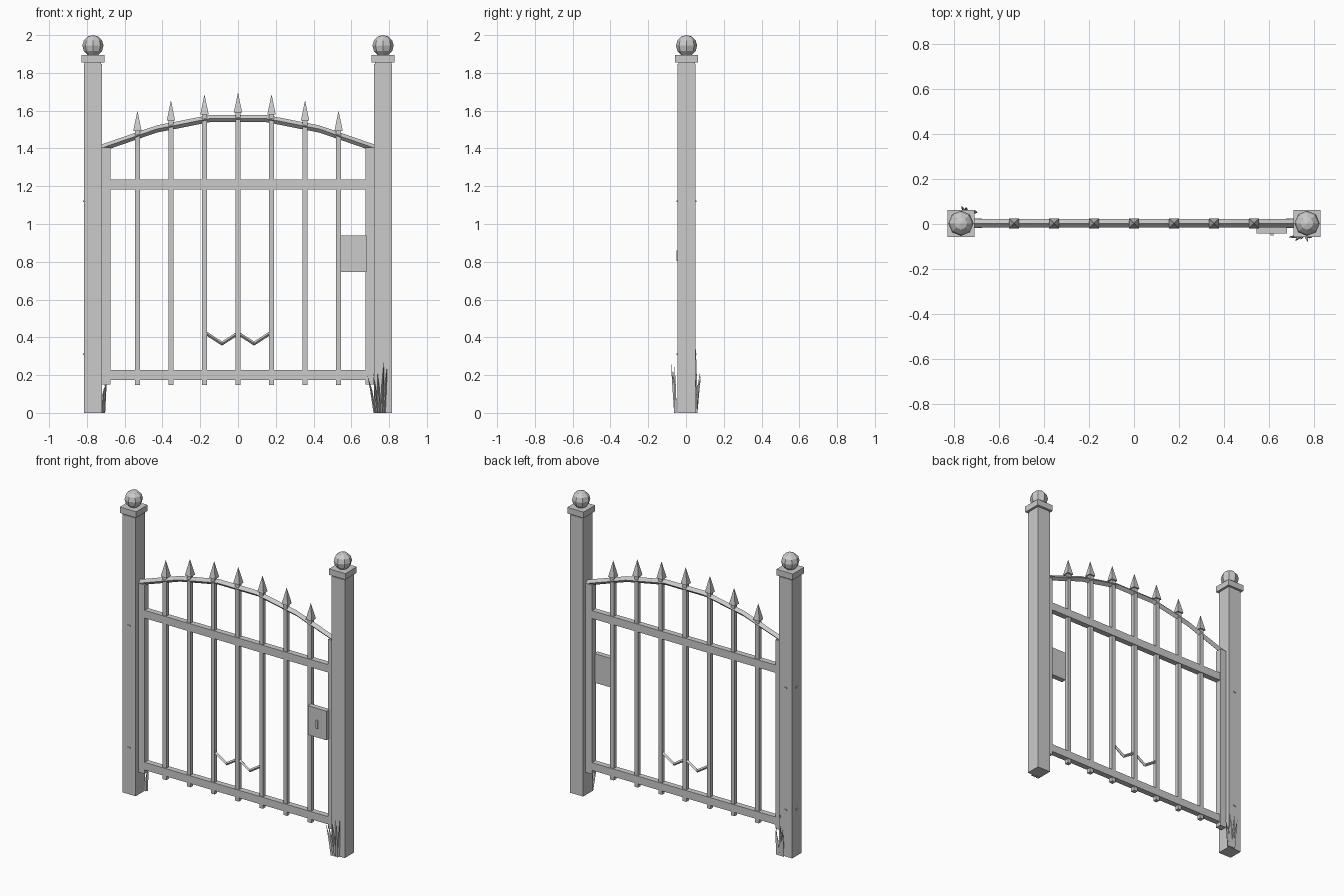
import bpy, bmesh, math, random
from mathutils import Vector

if "Cube" in bpy.data.objects:
    bpy.data.objects.remove(bpy.data.objects["Cube"])

random.seed(4)
metal = bpy.data.materials.new("plain_grey")
metal.diffuse_color = (0.6, 0.6, 0.6, 1)
metal.use_nodes = True
metal.node_tree.nodes["Principled BSDF"].inputs["Base Color"].default_value = metal.diffuse_color
CY = 0.003          # depth centre of gate and posts
POST_X = 0.768


def finish(name, bm):
    bmesh.ops.recalc_face_normals(bm, faces=bm.faces)
    me = bpy.data.meshes.new(name)
    bm.to_mesh(me)
    bm.free()
    me.materials.append(metal)
    ob = bpy.data.objects.new(name, me)
    bpy.context.collection.objects.link(ob)
    return ob


def box(name, x0, x1, y0, y1, z0, z1):
    bm = bmesh.new()
    bmesh.ops.create_cube(bm, size=1)
    for v in bm.verts:
        v.co = Vector(((x0 + x1) / 2 + v.co.x * (x1 - x0),
                       (y0 + y1) / 2 + v.co.y * (y1 - y0),
                       (z0 + z1) / 2 + v.co.z * (z1 - z0)))
    return finish(name, bm)


def diamond_rod(name, pts, r):
    """Diamond-section rod following (x, z) points."""
    bm = bmesh.new()
    rings = []
    for x, z in pts:
        offsets = ((0, r), (r, 0), (0, -r), (-r, 0))
        rings.append([bm.verts.new((x, CY + dy, z + dz)) for dy, dz in offsets])
    for a, b in zip(rings, rings[1:]):
        for i in range(4):
            j = (i + 1) % 4
            bm.faces.new((a[i], a[j], b[j], b[i]))
    bm.faces.new(rings[0])
    bm.faces.new(rings[-1])
    return finish(name, bm)


# Posts with neck, cap and faceted ball
for side, s in (("left", -1), ("right", 1)):
    x = s * POST_X
    for part, h, z0, z1 in (("post", 0.048, 0, 1.846), ("neck", 0.044, 1.84, 1.86),
                            ("cap", 0.06, 1.856, 1.896)):
        box(f"{side}_{part}", x - h, x + h, CY - h, CY + h, z0, z1)
    bm = bmesh.new()
    bmesh.ops.create_uvsphere(bm, u_segments=8, v_segments=6, radius=0.056)
    bmesh.ops.translate(bm, verts=bm.verts, vec=(x, CY, 1.944))
    finish(f"{side}_ball", bm)
    # Gate stiles beside each post
    a, b = sorted((s * 0.675, s * 0.722))
    box(f"{side}_stile", a, b, CY - 0.021, CY + 0.021, 0.15, 1.405)

# Bolts through the hinge post
for i, z in enumerate((0.31, 1.12)):
    box(f"bolt_deep_{i}", -POST_X - 0.01, -POST_X + 0.01, CY - 0.052, CY + 0.052, z - 0.004, z + 0.004)
    box(f"bolt_wide_{i}", -0.82, -0.80, CY - 0.01, CY + 0.01, z - 0.004, z + 0.004)

# Rails
for name, z0, z1 in (("lower_rail", 0.175, 0.226), ("upper_rail", 1.183, 1.235)):
    box(name, -0.68, 0.68, CY - 0.019, CY + 0.019, z0, z1)

# Arched top rail
arch = [(-0.72, 1.403), (-0.43, 1.503), (-0.145, 1.559),
        (0.145, 1.559), (0.43, 1.503), (0.72, 1.403)]
diamond_rod("arched_rail", arch, 0.019)

# Vertical bars with pyramid spikes
spike_tips = (1.697, 1.687, 1.655, 1.600)
for i in range(-3, 4):
    x, tip = i * 0.1775, spike_tips[abs(i)]
    box(f"bar_{i + 4}", x - 0.0135, x + 0.0135, CY - 0.0135, CY + 0.0135, 0.147, tip - 0.1)
    bm = bmesh.new()
    base = [bm.verts.new((x + sx * 0.022, CY + sy * 0.022, tip - 0.107))
            for sx, sy in ((-1, -1), (1, -1), (1, 1), (-1, 1))]
    top = bm.verts.new((x, CY, tip))
    bm.faces.new(base)
    for k in range(4):
        bm.faces.new((base[k], base[(k + 1) % 4], top))
    finish(f"spike_{i + 4}", bm)

# V-shaped braces between the middle bars
for name, s in (("left_brace", -1), ("right_brace", 1)):
    diamond_rod(name, [(0, 0.422), (s * 0.085, 0.367), (s * 0.17, 0.422)], 0.011)

# Lock box and handle plate
box("lock_box", 0.543, 0.68, -0.043, -0.008, 0.745, 0.938)
box("lock_handle", 0.605, 0.618, -0.05, -0.042, 0.805, 0.86)


def blade(name, base, tip, w):
    """Thin three-sided blade, bowed slightly between base and tip."""
    base, tip = Vector(base), Vector(tip)
    mid = base.lerp(tip, 0.5) + Vector((0, 0, 0.02))
    bm = bmesh.new()
    rings = []
    for c, r in ((base, w), (mid, w * 0.7)):
        rings.append([bm.verts.new(c + Vector((r * math.cos(a), r * math.sin(a), 0)))
                      for a in (0.5, 2.6, 4.7)])
    end = bm.verts.new(tip)
    for k in range(3):
        j = (k + 1) % 3
        bm.faces.new((rings[0][k], rings[0][j], rings[1][j], rings[1][k]))
        bm.faces.new((rings[1][k], rings[1][j], end))
    bm.faces.new(rings[0])
    finish(name, bm)


# Grass tufts: front of right post, back of left post
front = ((0.685, -0.058, 0.20), (0.715, -0.075, 0.21), (0.738, -0.068, 0.22),
         (0.772, -0.08, 0.27), (0.79, -0.06, 0.25))
for i, (x, y, z) in enumerate(front):
    blade(f"front_grass_{i}", (0.725 + i * 0.012, -0.054, 0), (x, y, z), 0.009)
back = ((-0.765, 0.08, 0.20), (-0.745, 0.075, 0.22), (-0.725, 0.052, 0.35),
        (-0.705, 0.06, 0.15), (-0.695, 0.05, 0.19))
for i, (x, y, z) in enumerate(back):
    blade(f"back_grass_{i}", (-0.755 + i * 0.011, 0.056, 0), (x, y, z), 0.009)
